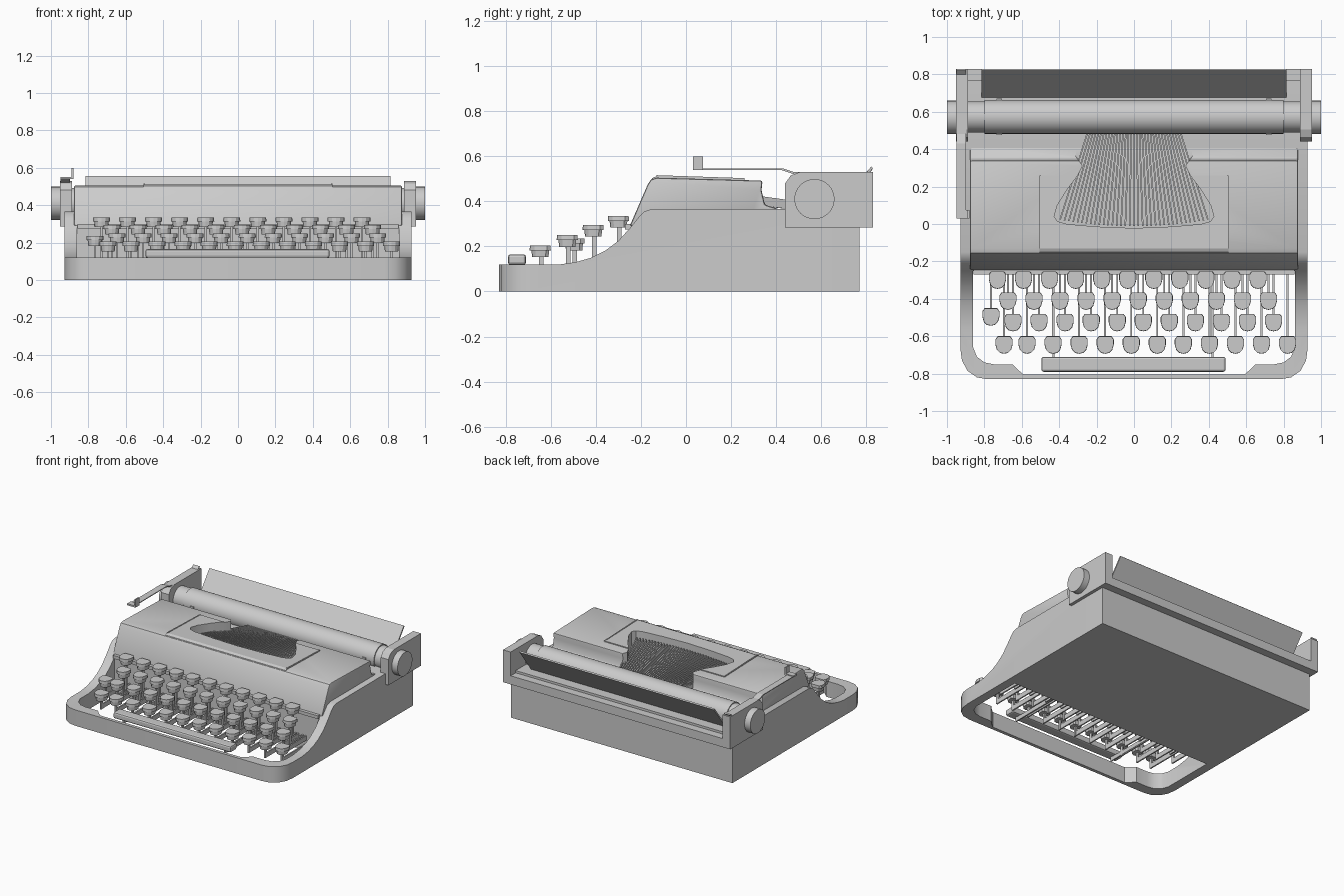
import bpy, bmesh, math
from mathutils import Vector

if "Cube" in bpy.data.objects:
    bpy.data.objects.remove(bpy.data.objects["Cube"])

# ---------- helpers ----------
AX = {'x': lambda u, v, t: (t, u, v), 'z': lambda u, v, t: (u, v, t)}

def add_prism(bm, pts, axis, a, b, scale_b=1.0):
    """Extrude a 2D outline along an axis: (y,z) for x, (x,y) for z."""
    f = AX[axis]
    cu = sum(p[0] for p in pts) / len(pts)
    cv = sum(p[1] for p in pts) / len(pts)
    lo = [bm.verts.new(f(u, v, a)) for u, v in pts]
    hi = [bm.verts.new(f(cu + (u - cu) * scale_b, cv + (v - cv) * scale_b, b)) for u, v in pts]
    n = len(pts)
    bm.faces.new(lo)
    bm.faces.new(hi[::-1])
    for i in range(n):
        j = (i + 1) % n
        bm.faces.new((lo[j], lo[i], hi[i], hi[j]))

def add_box(bm, x0, x1, y0, y1, z0, z1):
    add_prism(bm, [(x0, y0), (x1, y0), (x1, y1), (x0, y1)], 'z', z0, z1)

def finish(name, bm, smooth=False):
    bmesh.ops.recalc_face_normals(bm, faces=bm.faces)
    me = bpy.data.meshes.new(name)
    bm.to_mesh(me)
    bm.free()
    ob = bpy.data.objects.new(name, me)
    bpy.context.collection.objects.link(ob)
    if smooth:
        select(ob)
        bpy.ops.object.shade_smooth_by_angle(angle=math.radians(35))
    return ob

def select(ob):
    bpy.ops.object.select_all(action='DESELECT')
    ob.select_set(True)
    bpy.context.view_layer.objects.active = ob

def prism(name, *args):
    bm = bmesh.new()
    add_prism(bm, *args)
    return finish(name, bm)

def box(name, *args):
    bm = bmesh.new()
    add_box(bm, *args)
    return finish(name, bm)

def mirrored(half):
    """Close a right-hand outline with its mirror image."""
    return half + [(-x, y) for x, y in reversed(half) if abs(x) > 1e-6]

def boolean(ob, cutter, op):
    cutter.hide_render = True
    m = ob.modifiers.new(op, 'BOOLEAN')
    m.operation, m.object, m.solver = op, cutter, 'EXACT'
    select(ob)
    bpy.ops.object.modifier_apply(modifier=m.name)

def bevel(ob, width, segments=2):
    m = ob.modifiers.new("Bevel", 'BEVEL')
    m.width, m.segments, m.limit_method = width, segments, 'ANGLE'
    m.angle_limit = math.radians(40)
    select(ob)
    bpy.ops.object.modifier_apply(modifier=m.name)

def smooth(ob):
    select(ob)
    bpy.ops.object.shade_smooth_by_angle(angle=math.radians(30))

def add_cyl(bm, x0, x1, r, y, z, n=32):
    add_prism(bm, [(y + r * math.cos(2 * math.pi * i / n), z + r * math.sin(2 * math.pi * i / n))
                   for i in range(n)], 'x', x0, x1)

# ---------- body: swept side profile, rounded front corners, open key well ----------
side = [(-.9, 0), (-.9, .12), (-.56, .12), (-.49, .13), (-.42, .15), (-.36, .18), (-.30, .225),
        (-.25, .28), (-.21, .33), (-.185, .355), (-.15, .367), (.9, .367), (.9, 0)]
body = prism("body", side, 'x', -1, 1)
plan = mirrored([(0, -.83), (.78, -.83), (.84, -.82), (.89, -.785), (.92, -.73), (.928, -.67), (.928, .77)])
boolean(body, prism("cutter_plan", plan, 'z', -.5, 1), 'INTERSECT')
well = mirrored([(0, -.805), (.59, -.805), (.62, -.78), (.65, -.75), (.75, -.75), (.80, -.74),
                 (.84, -.71), (.86, -.66), (.86, -.25)])
boolean(body, prism("cutter_well", well, 'z', -.5, 1), 'DIFFERENCE')
smooth(body)

# ---------- hood with the type basket opening ----------
hood = prism("hood", [(-.25, .29), (-.17, .475), (-.155, .497), (-.13, .505), (.34, .492), (.335, .45),
                      (.35, .385), (.43, .36), (.3, .35), (-.15, .29)], 'x', -.878, .878)
bevel(hood, .01)
panel = prism("hood_center_panel", [(-.16, .48), (-.15, .503), (-.13, .512), (.26, .501), (.26, .49)],
              'x', -.505, .505)
basket = mirrored([(0, -.022), (.2, -.014), (.36, .0), (.41, .015), (.427, .04), (.41, .1), (.36, .18),
                   (.3, .26), (.275, .31), (.31, .36), (.31, .6)])
cut = prism("cutter_basket", basket, 'z', .372, .8)
for ob in (hood, panel):
    boolean(ob, cut, 'DIFFERENCE')
smooth(hood)
box("hood_lip", -.858, .858, -.27, -.235, .275, .3)

# ridges beside the centre panel
bm = bmesh.new()
for s in (-1, 1):
    add_prism(bm, [(-.145, .48), (-.13, .516), (.26, .503), (.26, .49)], 'x', s * .5 - .004, s * .5 + .004)
finish("hood_ridges", bm)

# ---------- typebars fanned in the basket ----------
bm = bmesh.new()
N = 35
for i in range(N):
    t = 2 * i / (N - 1) - 1
    xf, yf, xb = .395 * t, -.012 + .035 * t * t, .245 * t
    w = .0042
    v = [bm.verts.new(p) for p in (
        (xf - w, yf, .42), (xf + w, yf, .42), (xf + w, yf, .465), (xf - w, yf, .465),
        (xb - w, .5, .36), (xb + w, .5, .36), (xb + w, .5, .4), (xb - w, .5, .4))]
    for q in ((0, 1, 2, 3), (7, 6, 5, 4), (0, 4, 5, 1), (1, 5, 6, 2), (2, 6, 7, 3), (3, 7, 4, 0)):
        bm.faces.new([v[k] for k in q])
finish("typebars", bm)

# ---------- keys: shield-shaped caps on stems and long levers ----------
step = .1393
keys = [(-.695, -.645, .205)]
keys += [(-.572 + step * i, -.645, .205) for i in range(11)]
for x0, y, z in ((-.647, -.525, .25), (-.674, -.41, .295), (-.73, -.298, .335)):
    keys += [(x0 + step * i, y, z) for i in range(11)]
keys.append((-.765, -.495, .235))
cap = mirrored([(0, .045), (.034, .045), (.046, .028), (.046, 0), (.038, -.028), (.022, -.044), (0, -.049)])
caps, levers = bmesh.new(), bmesh.new()
for x, y, z in keys:
    outline = [(x + u, y + v) for u, v in cap]
    add_prism(caps, outline, 'z', z - .022, z, .97)
    lower = [(x + u * .84, y + v * .84) for u, v in cap]
    add_prism(caps, lower, 'z', z - .022, z - .052, .92)
    add_box(levers, x - .006, x + .006, y - .008, y + .012, .08, z - .045)
    add_box(levers, x - .005, x + .005, y - .008, -.24, .08, .115)
finish("key_caps", caps)

# space bar and its two arms
for x in (-.43, .42):
    add_box(levers, x - .005, x + .005, -.75, -.24, .085, .115)
    add_box(levers, x - .005, x + .005, -.76, -.74, .085, .14)
finish("key_levers", levers)
bar = box("space_bar", -.495, .49, -.79, -.71, .118, .165)
bevel(bar, .012)

# ---------- carriage: end plates, back rail, platen, knobs ----------
plate = [(.44, .285), (.83, .285), (.83, .53), (.505, .53), (.465, .515), (.44, .48)]
bm = bmesh.new()
for s in (-1, 1):
    add_prism(bm, plate, 'x', s * .888, s * .952)
finish("carriage_end_plates", bm)
box("carriage_back_rail", -.89, .89, .765, .83, .285, .35)

bm = bmesh.new()
add_cyl(bm, -.80, .80, .091, .573, .41)
add_cyl(bm, -.89, .89, .083, .573, .41)
finish("platen", bm, True)
bm = bmesh.new()
for s in (-1, 1):
    add_cyl(bm, s * .95, s * 1.0, .089, .57, .41)
finish("platen_knobs", bm, True)

# small paper guides under the platen
bm = bmesh.new()
for s in (-1, 1):
    add_box(bm, s * .72 - .015, s * .72 + .015, .475, .67, .37, .42)
finish("paper_guides", bm)

# leaning paper rest behind the platen
prism("paper_rest", [(.63, .305), (.64, .3), (.83, .548), (.822, .555)], 'x', -.815, .815)

# ---------- carriage return lever ----------
prism("return_lever", [(.03, .546), (.43, .546), (.48, .53), (.8, .53), (.82, .548), (.828, .542),
                       (.81, .522), (.475, .522), (.42, .54), (.03, .54)][::-1], 'x', -.948, -.898)
bm = bmesh.new()
add_box(bm, -.95, -.88, .03, .075, .54, .552)
add_box(bm, -.89, -.88, .03, .075, .55, .6)
finish("return_lever_tab", bm)

# remove cutters
for ob in [o for o in bpy.data.objects if o.name.startswith("cutter")]:
    bpy.data.objects.remove(ob)
